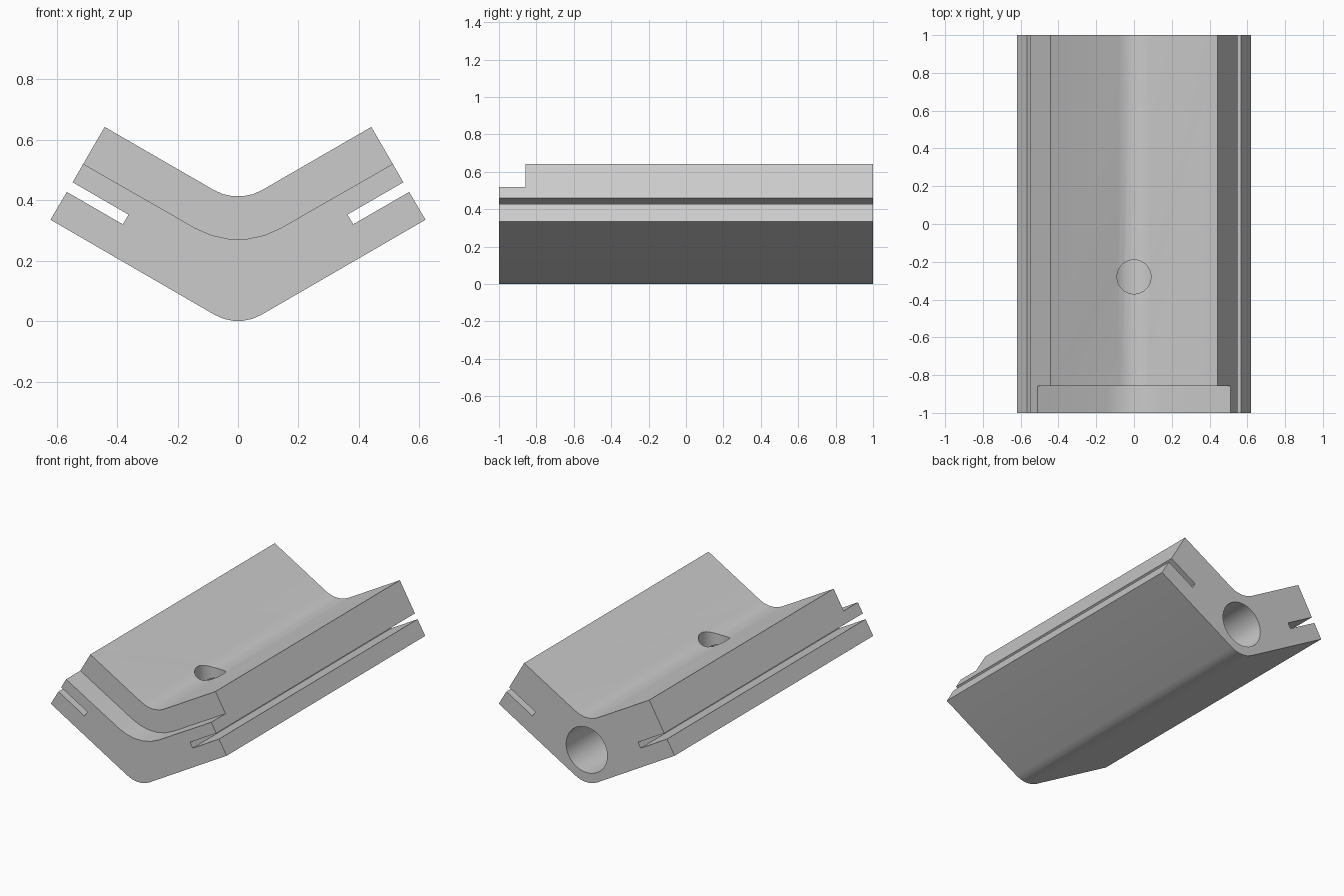
import bpy
import bmesh
from math import sin, cos, pi, radians
from mathutils import Matrix

cube = bpy.data.objects.get("Cube")
if cube:
    bpy.data.objects.remove(cube, do_unlink=True)

grey = bpy.data.materials.new("light grey")
grey.use_nodes = True
grey.diffuse_color = (0.6, 0.6, 0.6, 1)
grey.node_tree.nodes["Principled BSDF"].inputs["Base Color"].default_value = (0.6, 0.6, 0.6, 1)


def finish(name, bm):
    bmesh.ops.recalc_face_normals(bm, faces=bm.faces[:])
    mesh = bpy.data.meshes.new(name)
    bm.to_mesh(mesh)
    bm.free()
    mesh.materials.append(grey)
    obj = bpy.data.objects.new(name, mesh)
    bpy.context.collection.objects.link(obj)
    return obj


def bend(z_low, radius, steps=5):
    """Rounded fold of the V section, from left to right, lowest at z_low."""
    angles = [radians(-30 + 60 * i / steps) for i in range(steps + 1)]
    return [(radius * sin(a), z_low + radius * (1 - cos(a))) for a in angles]


def extrude(name, outline, y0, y1):
    bm = bmesh.new()
    face = bm.faces.new([bm.verts.new((x, y0, z)) for x, z in outline])
    new = bmesh.ops.extrude_face_region(bm, geom=[face])["geom"]
    verts = [v for v in new if isinstance(v, bmesh.types.BMVert)]
    bmesh.ops.translate(bm, verts=verts, vec=(0, y1 - y0, 0))
    return finish(name, bm)


def cylinder(name, radius, depth, centre, turn=0):
    bm = bmesh.new()
    place = Matrix.Translation(centre) @ Matrix.Rotation(turn, 4, "X")
    bmesh.ops.create_cone(bm, cap_ends=True, segments=48, radius1=radius,
                          radius2=radius, depth=depth, matrix=place)
    return finish(name, bm)


# V-shaped bar with a slot in the end of each wing
wing = [(0.62, 0.335), (0.566, 0.427), (0.381, 0.32), (0.362, 0.352),
        (0.547, 0.459), (0.441, 0.642)]
mirrored = [(-x, z) for x, z in reversed(wing)]
outline = bend(0, 0.155) + wing + bend(0.412, 0.16)[::-1] + mirrored
body = extrude("v_block_body", outline, -1, 1)

# Front step, long blind bore from the back, and small hole from the top
step = bend(0.27, 0.285) + [(0.512, 0.52), (0.65, 0.6), (0.65, 0.8),
                            (-0.65, 0.8), (-0.65, 0.6), (-0.512, 0.52)]
cutters = [
    extrude("step_cutter", step, -1.1, -0.857),
    cylinder("bore_cutter", 0.145, 1.5, (0, 0.3, 0.207), pi / 2),
    cylinder("top_hole_cutter", 0.09, 0.4, (0, -0.28, 0.407)),
]

bpy.ops.object.select_all(action="DESELECT")
bpy.context.view_layer.objects.active = body
body.select_set(True)
for cutter in cutters:
    cutter.hide_render = True
    mod = body.modifiers.new(cutter.name, "BOOLEAN")
    mod.operation = "DIFFERENCE"
    mod.solver = "EXACT"
    mod.object = cutter
    bpy.ops.object.modifier_apply(modifier=mod.name)
    bpy.data.objects.remove(cutter, do_unlink=True)

bpy.ops.object.shade_smooth_by_angle(angle=radians(25))
